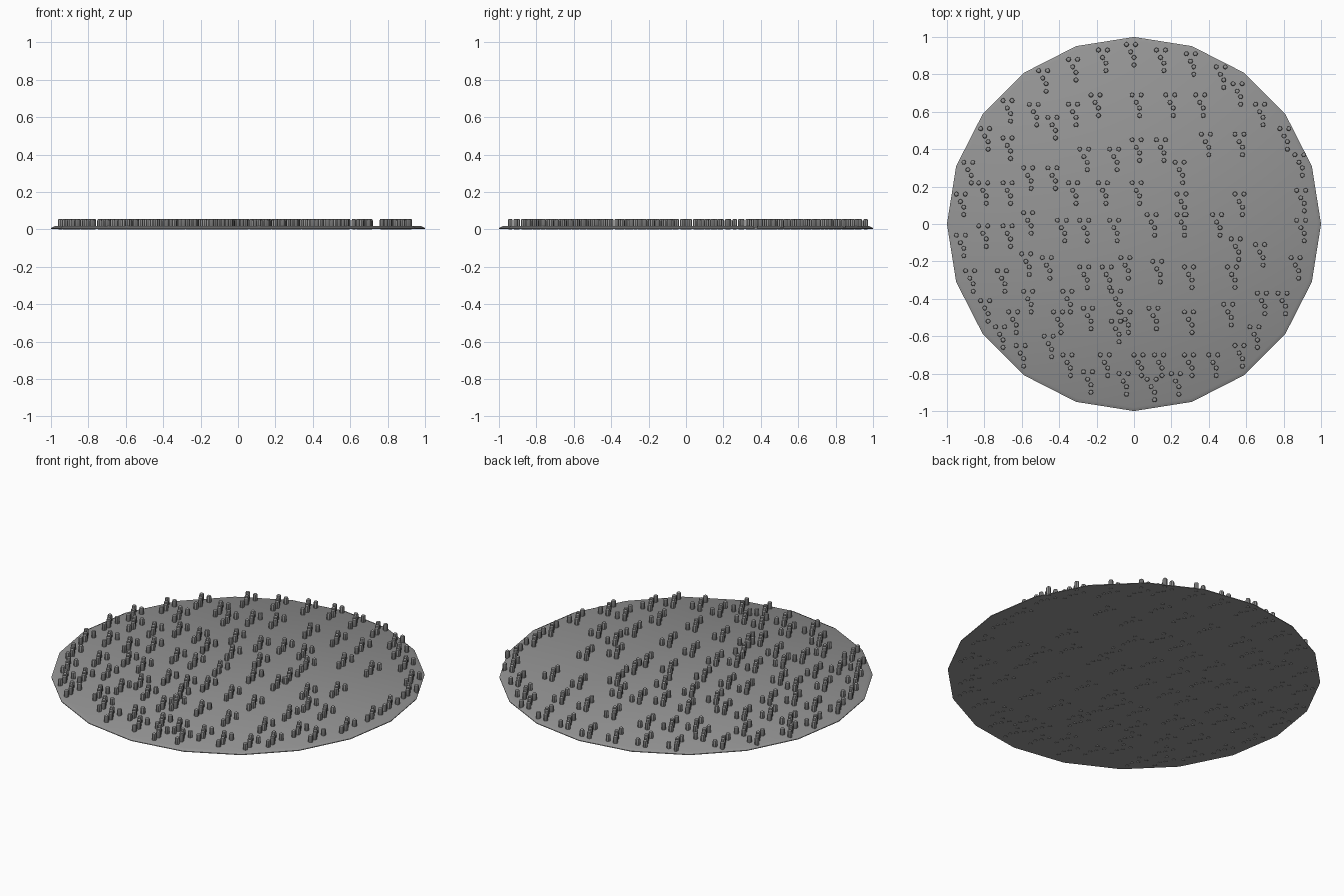
import bpy, bmesh
from math import cos, sin, tau

cube = bpy.data.objects.get("Cube")
if cube:
    bpy.data.objects.remove(cube)

grey = bpy.data.materials.new("mid grey")
grey.use_nodes = True
grey.diffuse_color = (0.3, 0.3, 0.3, 1)
grey.node_tree.nodes["Principled BSDF"].inputs["Base Color"].default_value = (0.3, 0.3, 0.3, 1)


def lathe(bm, profile, sides, x=0, y=0):
    """Closed solid of revolution from (radius, height) pairs, bottom to top."""
    rings = [[bm.verts.new((x + r * cos(tau * i / sides), y + r * sin(tau * i / sides), z))
              for i in range(sides)] for r, z in profile]
    for low, high in zip(rings, rings[1:]):
        for i in range(sides):
            j = (i + 1) % sides
            bm.faces.new((low[i], low[j], high[j], high[i]))
    bm.faces.new(rings[0][::-1])
    bm.faces.new(rings[-1])


def finish(bm, name):
    mesh = bpy.data.meshes.new(name)
    bm.to_mesh(mesh)
    bm.free()
    mesh.materials.append(grey)
    obj = bpy.data.objects.new(name, mesh)
    bpy.context.collection.objects.link(obj)
    bpy.ops.object.select_all(action="DESELECT")
    obj.select_set(True)
    bpy.context.view_layer.objects.active = obj
    bpy.ops.object.shade_smooth_by_angle(angle=0.6)


# Thin twenty-sided base plate with a sloped rim
bm = bmesh.new()
lathe(bm, [(1, 0.003), (1, 0.007), (0.98, 0.017)], 20)
finish(bm, "base_plate")

# Tufts: row position (y) and the places along it (x), in hundredths
tuft_rows = {
    96: [-4], 93: [-19, 12], 91: [28], 88: [-35], 84: [44], 82: [-51], 75: [53],
    69: [-23, -1, 17, 33], 66: [-70], 64: [-56, -35, 65], 57: [-46],
    51: [-82, 78], 48: [36, 54], 46: [-70], 45: [-1, 12], 40: [-29, -13],
    37: [86], 33: [-91, 22], 30: [-59, -46], 22: [-83, -70, -35, -19, -1],
    18: [87], 16: [-95, 23, 54], 6: [-59], 5: [7, 23, 42], 2: [-41, -29, -13, 87],
    -1: [-83, -70], -6: [-95], -8: [52], -11: [65], -16: [-60],
    -18: [-49, -7, 84], -20: [10], -23: [-29, -17, 27, 50], -25: [-90, -73],
    -36: [-59, -38, -12], -37: [66, 77], -41: [-82], -43: [48], -45: [-27, 8],
    -47: [-67, -43, -7, 27], -52: [-12], -55: [-74, 62], -60: [-48],
    -65: [-63, 54], -70: [-38, -18, 0, 11, 27, 40], -79: [-27],
    -80: [-8, 20], -83: [7],
}

# Each tuft is the same group of short round-topped stalks
stalk_offsets = [(0, 0), (0.048, 0), (0.022, -0.04), (0.04, -0.07), (0.04, -0.11)]
stalk_profile = [(0.009, 0), (0.013, 0.012), (0.013, 0.046), (0.011, 0.053), (0.006, 0.056)]
bm = bmesh.new()
for row, places in tuft_rows.items():
    for place in places:
        for dx, dy in stalk_offsets:
            lathe(bm, stalk_profile, 8, place / 100 + dx, row / 100 + dy)
finish(bm, "stalks")
